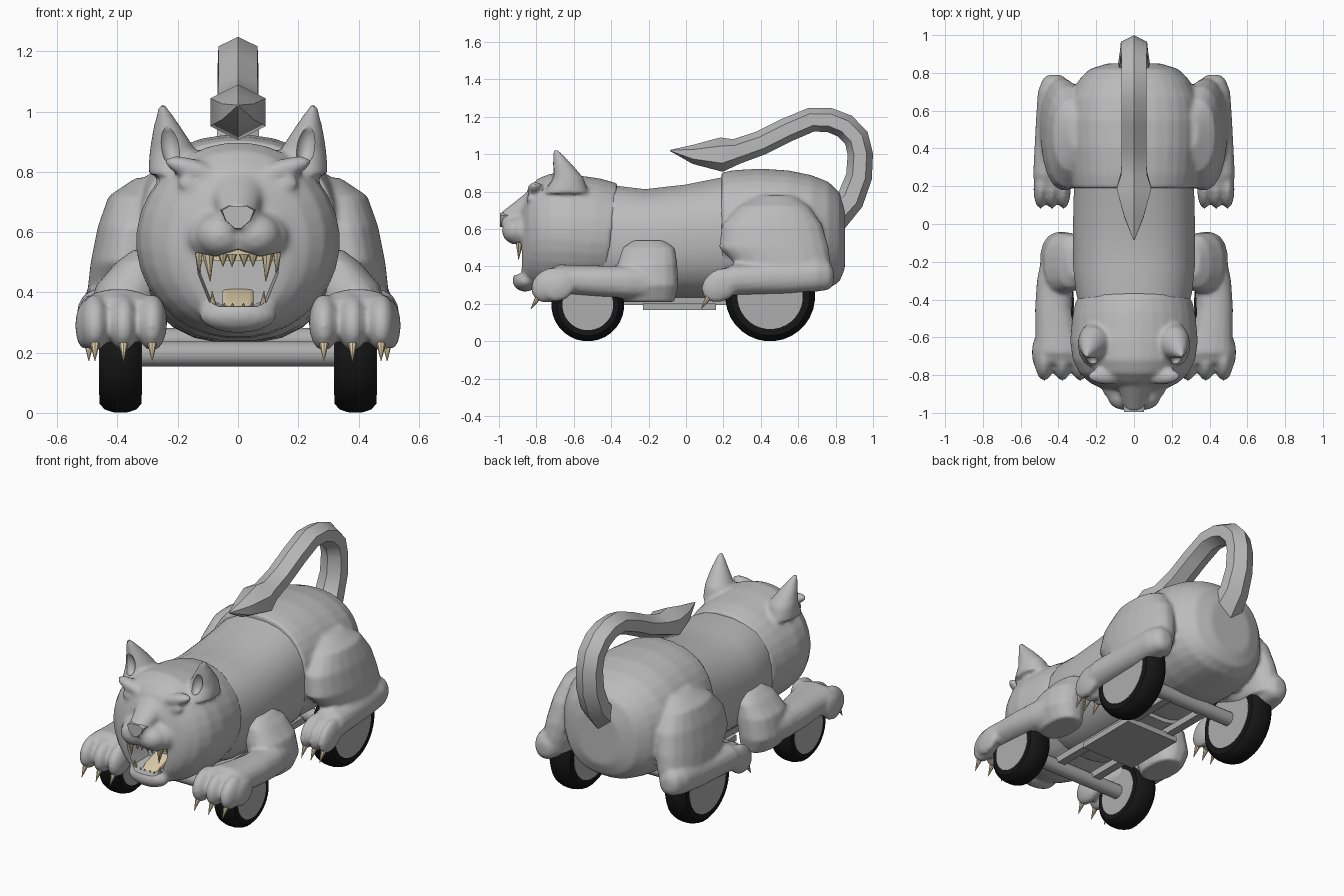
import bpy, bmesh, math
from mathutils import Vector, Matrix, Euler

if "Cube" in bpy.data.objects:
    bpy.data.objects.remove(bpy.data.objects["Cube"])


def material(name, col):
    m = bpy.data.materials.new(name)
    m.diffuse_color = (*col, 1)
    m.use_nodes = True
    m.node_tree.nodes["Principled BSDF"].inputs["Base Color"].default_value = m.diffuse_color
    return m


GREY = material("body grey", (0.5, 0.5, 0.5))
METAL = material("metal grey", (0.42, 0.42, 0.42))
BLACK = material("tyre black", (0.008, 0.008, 0.008))
CREAM = material("tooth cream", (0.68, 0.58, 0.38))


def skin(bm, rings):
    """Bridge rings of points into a closed tube."""
    vs = [[bm.verts.new(p) for p in r] for r in rings]
    n = len(vs[0])
    for a, b in zip(vs, vs[1:]):
        for i in range(n):
            j = (i + 1) % n
            bm.faces.new((a[i], a[j], b[j], b[i]))
    bm.faces.new(vs[0])
    bm.faces.new(vs[-1])


def loft(bm, axis, rings, n=24, p=2.0):
    """Rings are (position on axis, centre a, centre b, radius a, radius b)."""
    def spow(v):
        return math.copysign(abs(v) ** (2 / p), v)
    out = []
    for t, a, b, ra, rb in rings:
        pts = []
        for i in range(n):
            w = 2 * math.pi * (i + 0.5) / n
            u, v = a + ra * spow(math.cos(w)), b + rb * spow(math.sin(w))
            pts.append({'X': (t, u, v), 'Y': (u, t, v), 'Z': (u, v, t)}[axis])
        out.append(pts)
    skin(bm, out)


def ball(bm, c, r, rot=(0, 0, 0)):
    m = Matrix.Translation(c) @ Euler([math.radians(a) for a in rot]).to_matrix().to_4x4() @ Matrix.Diagonal((*r, 1))
    bmesh.ops.create_uvsphere(bm, u_segments=20, v_segments=12, radius=1, matrix=m)


def spike(bm, base, tip, r):
    base, tip = Vector(base), Vector(tip)
    d = tip - base
    m = Matrix.Translation((base + tip) / 2) @ d.to_track_quat('Z', 'Y').to_matrix().to_4x4()
    bmesh.ops.create_cone(bm, cap_ends=True, segments=8, radius1=r, radius2=0.001, depth=d.length, matrix=m)


def prism(bm, pts, y0, y1, s=1.0):
    """Outline in x-z, swept along y and scaled by s at the far end."""
    zc = sum(z for x, z in pts) / len(pts)
    skin(bm, [[(x, y0, z) for x, z in pts], [(x * s, y1, zc + (z - zc) * s) for x, z in pts]])


def box(bm, c, size):
    bmesh.ops.create_cube(bm, size=1, matrix=Matrix.Translation(c) @ Matrix.Diagonal((*size, 1)))


def finish(name, bm, mat, mirror=False, fuse=0):
    """Make the object; fuse melts overlapping forms together with that many smoothing steps."""
    bmesh.ops.recalc_face_normals(bm, faces=bm.faces)
    me = bpy.data.meshes.new(name)
    bm.to_mesh(me)
    bm.free()
    me.materials.append(mat)
    ob = bpy.data.objects.new(name, me)
    bpy.context.collection.objects.link(ob)
    if fuse:
        m = ob.modifiers.new("Fuse", 'REMESH')
        m.mode, m.voxel_size, m.use_smooth_shade = 'VOXEL', 0.012, True
        m = ob.modifiers.new("Soften", 'SMOOTH')
        m.factor, m.iterations = 0.5, fuse
    if mirror:
        ob.modifiers.new("Mirror", 'MIRROR').use_mirror_merge = False
    return ob


# Torso
bm = bmesh.new()
loft(bm, 'Y', [(-0.44, 0, .54, .29, .28), (-0.36, 0, .535, .31, .297), (-0.22, 0, .525, .325, .29),
               (0, 0, .535, .325, .305), (0.2, 0, .555, .32, .325)], p=2.4)
finish("torso", bm, GREY)

# Hindquarters fused with thighs, shanks and toes
bm = bmesh.new()
loft(bm, 'Y', [(.19, 0, .578, .327, .325), (.26, 0, .582, .338, .334), (.4, 0, .587, .35, .337), (.55, 0, .582, .355, .332),
               (.67, 0, .577, .34, .312), (.76, 0, .567, .295, .287), (.82, 0, .557, .235, .24),
               (.85, 0, .55, .14, .16)], n=32, p=2.3)
for s in (1, -1):
    loft(bm, 'Z', [(.78, s * .27, .48, .07, .1), (.72, s * .33, .47, .1, .19), (.62, s * .35, .46, .116, .27),
                   (.5, s * .37, .47, .12, .295), (.41, s * .385, .52, .115, .255), (.31, s * .4, .62, .085, .15)],
         n=20, p=2.2)
    loft(bm, 'Y', [(.79, s * .42, .345, .035, .04), (.765, s * .42, .35, .065, .075), (.7, s * .425, .35, .085, .085),
                   (.55, s * .43, .34, .09, .088), (.4, s * .435, .335, .093, .085), (.26, s * .435, .33, .1, .085),
                   (.17, s * .435, .305, .09, .07)], n=16, p=2.3)
    for x in (.372, .435, .495):
        ball(bm, (s * x, .185, .3), (.037, .11, .085), (32, 0, 0))
finish("hindquarters", bm, GREY, fuse=5)

# Front legs fused with toes
bm = bmesh.new()
loft(bm, 'Z', [(.54, .3, -.2, .05, .08), (.5, .325, -.2, .08, .14), (.42, .36, -.205, .115, .16),
               (.3, .385, -.205, .115, .165), (.21, .37, -.2, .09, .14)], n=16, p=2.4)
loft(bm, 'Y', [(-.06, .4, .31, .04, .05), (-.1, .4, .31, .075, .085), (-.3, .42, .315, .095, .09),
               (-.45, .425, .32, .1, .085), (-.58, .41, .325, .112, .083), (-.68, .395, .33, .132, .082),
               (-.74, .39, .305, .125, .075)], n=16, p=2.3)
for x in (.285, .38, .475):
    ball(bm, (x, -.725, .3), (.05, .11, .088), (32, 0, 0))
ball(bm, (.51, -.68, .29), (.03, .09, .075), (25, 0, 0))
finish("front_legs", bm, GREY, True, fuse=4)

# Claws
for part, xs, y in (("front", (.285, .38, .475), -.81), ("hind", (.372, .435, .495), .1)):
    bm = bmesh.new()
    for x in xs:
        spike(bm, (x, y + .02, .235), (x, y - .02, .172), .017)
    finish(part + "_claws", bm, CREAM, True)

# Head: skull, muzzle, brows, chin and ears fused, then mouth and ears hollowed
bm = bmesh.new()
loft(bm, 'Y', [(-.40, 0, .555, .308, .29), (-.5, 0, .56, .328, .312), (-.62, 0, .57, .339, .324),
               (-.72, 0, .575, .325, .324), (-.79, 0, .57, .29, .302), (-.84, 0, .555, .235, .265),
               (-.87, 0, .53, .175, .22), (-.885, 0, .53, .11, .16)], n=32)
for v in bm.verts:
    if v.co.y > -.55:
        v.co.y += .12 * (v.co.z - .555)
loft(bm, 'Y', [(-.76, 0, .765, .12, .075), (-.86, 0, .72, .085, .07), (-.955, 0, .665, .06, .05),
               (-.99, 0, .65, .045, .04)])
ball(bm, (0, -.86, .325), (.13, .068, .06))
ball(bm, (0, -.87, .585), (.17, .09, .1))
for s in (1, -1):
    ball(bm, (s * .058, -.905, .59), (.085, .08, .072))
    ball(bm, (s * .14, -.805, .805), (.11, .045, .035), (0, -s * 18, 0))
    ball(bm, (s * .148, -.815, .755), (.055, .035, .03), (0, -s * 12, -s * 20))
    loft(bm, 'Z', [(.79, s * .22, -.64, .08, .12), (.87, s * .216, -.632, .078, .088),
                   (.94, s * .233, -.658, .05, .055), (1.025, s * .252, -.697, .011, .011)], n=16)
head = finish("head", bm, GREY, fuse=6)
bm = bmesh.new()
prism(bm, [(-.155, .54), (-.08, .525), (0, .55), (.08, .525), (.155, .54), (.145, .46), (.105, .36), (.07, .345),
           (-.07, .345), (-.105, .36), (-.145, .46)], -1.1, -.73, .85)
for s in (1, -1):
    ball(bm, (s * .228, -.735, .895), (.036, .045, .07), (8, s * 10, 0))
cutter = finish("mouth_cutter", bm, GREY)
cutter.hide_render = True
m = head.modifiers.new("Hollow", 'BOOLEAN')
m.operation, m.solver, m.object = 'DIFFERENCE', 'EXACT', cutter
bpy.context.view_layer.objects.active = head
for name in ("Fuse", "Soften", "Hollow"):
    bpy.ops.object.modifier_apply(modifier=name)
bpy.data.objects.remove(cutter)

# Nose
bm = bmesh.new()
prism(bm, [(-.062, .675), (-.035, .692), (.035, .692), (.062, .675), (.048, .637), (.012, .605), (-.012, .605),
           (-.048, .637)], -.93, -.995, .85)
finish("nose", bm, GREY)

# Teeth and tongue
bm = bmesh.new()
loft(bm, 'Z', [(.505, 0, -.835, .135, .05), (.54, 0, -.835, .135, .05)], p=3)
for x in (.02, .05):
    spike(bm, (x, -.895, .525), (x, -.9, .485), .016)
    spike(bm, (x * .9, -.87, .335), (x * .9, -.875, .365), .012)
spike(bm, (.1, -.89, .535), (.092, -.895, .435), .022)
spike(bm, (.13, -.86, .535), (.128, -.86, .465), .016)
spike(bm, (.082, -.87, .335), (.086, -.875, .405), .017)
finish("teeth", bm, CREAM, True)
bm = bmesh.new()
loft(bm, 'Y', [(-.865, 0, .34, .045, .015), (-.82, 0, .362, .052, .02), (-.72, 0, .39, .052, .024)], p=5)
finish("tongue", bm, CREAM)

# Tail: hexagonal tube along a path (y, z, radius), ending in a tuft
path = [(.78, .66, .09), (.88, .76, .075), (.925, .88, .07), (.932, 1, .068), (.912, 1.085, .068), (.85, 1.15, .067),
        (.77, 1.182, .065), (.67, 1.185, .065), (.54, 1.13, .065), (.4, 1.06, .065), (.27, 1.015, .068),
        (.19, .998, .092), (.04, 1, .052), (-.085, 1.02, .003)]
rings = []
for i, (y, z, r) in enumerate(path):
    a, b = path[max(i - 1, 0)], path[min(i + 1, len(path) - 1)]
    t = Vector((0, b[0] - a[0], b[1] - a[1])).normalized()
    up = Vector((0, -t.z, t.y))
    rings.append([Vector((0, y, z)) + r * (math.sin(k * math.pi / 3) / .866 * Vector((1, 0, 0))
                  + math.cos(k * math.pi / 3) * up) for k in range(6)])
bm = bmesh.new()
skin(bm, rings)
tail = finish("tail", bm, GREY)

# Wheels and axles
for part, y, r, hub in (("front", -.525, .195, .136), ("rear", .45, .24, .175)):
    bm = bmesh.new()
    loft(bm, 'X', [(.39 + dx, y, r, r - d, r - d) for dx, d in
                   ((-.07, r - hub), (-.07, .03), (-.052, .01), (-.02, 0), (.02, 0), (.052, .01), (.07, .03),
                    (.07, r - hub))], n=32)
    finish(part + "_tyres", bm, BLACK, True)
    bm = bmesh.new()
    loft(bm, 'X', [(.318, y, r, hub, hub), (.462, y, r, hub, hub)], n=32)
    finish(part + "_hubs", bm, METAL, True)
    bm = bmesh.new()
    loft(bm, 'X', [(-.34, y, r, .042, .042), (.34, y, r, .042, .042)], n=16)
    finish(part + "_axle", bm, METAL)

# Chassis plate and rails
bm = bmesh.new()
box(bm, (0, -.035, .185), (.36, .39, .035))
for s in (1, -1):
    box(bm, (s * .13, -.035, .215), (.05, .97, .04))
finish("chassis", bm, METAL)

bpy.ops.object.select_all(action='SELECT')
bpy.ops.object.shade_smooth_by_angle(angle=math.radians(42))
bpy.ops.object.select_all(action='DESELECT')
tail.select_set(True)
bpy.context.view_layer.objects.active = tail
bpy.ops.object.shade_smooth_by_angle(angle=math.radians(75))
